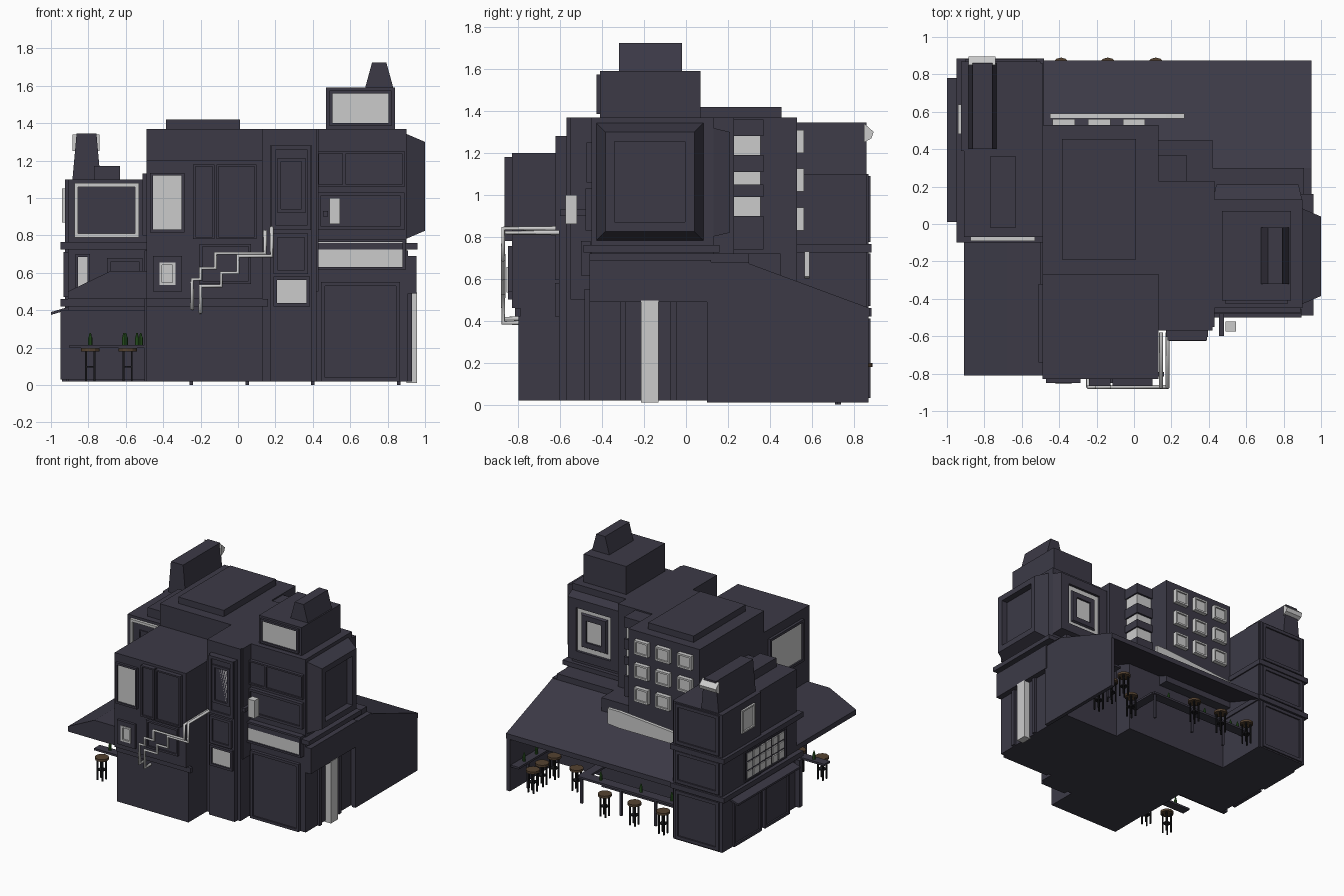
import bpy, bmesh
from mathutils import Vector

if "Cube" in bpy.data.objects:
    bpy.data.objects.remove(bpy.data.objects["Cube"])

def mat(name, c):
    m = bpy.data.materials.new(name)
    m.diffuse_color = (*c, 1)
    m.use_nodes = True
    m.node_tree.nodes["Principled BSDF"].inputs["Base Color"].default_value = m.diffuse_color
    return m

DARK = mat("dark_slate", (0.045, 0.042, 0.062))
PALE = mat("pale_panel", (0.7, 0.7, 0.7))
WOOD = mat("wood", (0.09, 0.055, 0.03))
IRON = mat("iron", (0.01, 0.01, 0.012))
GREEN = mat("green_glass", (0.03, 0.12, 0.02))

def finish(name, bm, *mats):
    bmesh.ops.recalc_face_normals(bm, faces=bm.faces)
    me = bpy.data.meshes.new(name)
    bm.to_mesh(me)
    bm.free()
    for m in mats:
        me.materials.append(m)
    ob = bpy.data.objects.new(name, me)
    bpy.context.collection.objects.link(ob)
    return ob

def box(name, x0, x1, y0, y1, z0, z1, m=DARK, top=0):
    """Box; top > 0 tapers the upper face in x."""
    bm = bmesh.new()
    bmesh.ops.create_cube(bm, size=1)
    for v in bm.verts:
        t = top * (v.co.z > 0) * (1 if v.co.x < 0 else -1)
        v.co = ((x1 if v.co.x > 0 else x0) + t, y1 if v.co.y > 0 else y0, z1 if v.co.z > 0 else z0)
    return finish(name, bm, m)

def prism(name, pts, axis, a, b, m=DARK):
    """Profile extruded along x (points y,z) or y (points x,z)."""
    bm = bmesh.new()
    f = (lambda p, t: (t, *p)) if axis == "x" else (lambda p, t: (p[0], t, p[1]))
    face = bm.faces.new([bm.verts.new(f(p, a)) for p in pts])
    ext = bmesh.ops.extrude_face_region(bm, geom=[face])["geom"]
    bmesh.ops.translate(bm, vec=Vector(f((0, 0), b - a)), verts=[v for v in ext if isinstance(v, bmesh.types.BMVert)])
    return finish(name, bm, m)

def panel(name, side, p, u0, u1, v0, v1, border=0.02, out=0.02, inset=0.012, taper=0, glass=PALE, frame=DARK):
    """Raised frame with a sunk pane on one wall."""
    s = -1 if side[0] == "-" else 1
    def P(u, v, d):
        return (u, p + s * d, v) if side[1] == "y" else (p + s * d, u, v)
    bm = bmesh.new()
    loops = []
    for k, d in ((0, -0.005), (taper, out), (taper + border, out), (taper + border, out - inset)):
        q = [(u0 + k, v0 + k), (u1 - k, v0 + k), (u1 - k, v1 - k), (u0 + k, v1 - k)]
        loops.append([bm.verts.new(P(u, v, d)) for u, v in q])
    for A, B in zip(loops, loops[1:]):
        for i in range(4):
            j = (i + 1) % 4
            bm.faces.new((A[i], A[j], B[j], B[i]))
    bm.faces.new(loops[0])
    bm.faces.new(loops[3]).material_index = 1
    return finish(name, bm, frame, glass)

def pipe(name, pts, r=0.011):
    c = bpy.data.curves.new(name, "CURVE")
    c.dimensions, c.bevel_depth, c.bevel_resolution = "3D", r, 2
    sp = c.splines.new("POLY")
    sp.points.add(len(pts) - 1)
    for q, co in zip(sp.points, pts):
        q.co = (*co, 1)
    c.use_fill_caps = True
    c.materials.append(PALE)
    bpy.context.collection.objects.link(bpy.data.objects.new(name, c))

def cyl(name, x, y, z0, z1, r, m, r2=None, n=10):
    bm = bmesh.new()
    bmesh.ops.create_cone(bm, cap_ends=True, segments=n, radius1=r, radius2=r if r2 is None else r2, depth=z1 - z0)
    bmesh.ops.translate(bm, verts=bm.verts, vec=(x, y, (z0 + z1) / 2))
    return finish(name, bm, m)

def stool(x, y):
    cyl("stool_seat", x, y, 0.18, 0.198, 0.05, WOOD, n=12)
    box("stool_ring", x - .026, x + .026, y - .026, y + .026, 0.095, 0.103, IRON)
    for dx in (-.022, .022):
        for dy in (-.022, .022):
            box("stool_leg", x+dx-.005, x+dx+.005, y+dy-.005, y+dy+.005, 0.02, 0.18, IRON)

def bottle(x, y):
    cyl("bottle", x, y, 0.213, 0.255, 0.011, GREEN, n=8)
    cyl("bottle_neck", x, y, 0.255, 0.278, 0.009, GREEN, 0.004, n=8)

# centre building
box("centre_lower", -.5, .42, -.5, .45, .02, .72)
box("centre_upper", -.49, .13, -.27, .53, .5, 1.37)
box("roof_slab", -.385, .01, -.19, .455, 1.37, 1.42)
box("link_roof", .13, .43, -.55, .23, .5, 1.37)
box("front_lower", -.49, .13, -.80, -.2, .02, .46)
box("front_upper", -.49, .13, -.83, -.2, .46, 1.20)
box("front_sill", -.49, .16, -.815, -.79, .42, .46)
panel("front_tall_window", "-y", -.83, -.47, -.285, .815, 1.135, .016)
panel("front_small_window", "-y", -.83, -.455, -.3, .5, .69, .035)
panel("front_small_pane", "-y", -.835, -.42, -.335, .535, .655, .014, glass=PALE, frame=PALE)
for a, b in ((-.24, -.125), (-.115, .1)):
    panel("front_shutter", "-y", -.83, a, b, .78, 1.18, .012, .035, glass=DARK)
panel("front_low_panel", "-y", -.83, -.205, .07, .54, .755, .015, .02, glass=DARK)
panel("left_face_window", "-x", -.49, -.74, -.32, .8, 1.13, .02)

# grid of windows on the back wall
for x in (-.375, -.185, 0.0):
    for z in (.885, 1.07, 1.255):
        panel("back_window", "+y", .53, x - .06, x + .06, z - .055, z + .055, .014, .032, frame=PALE)
prism("back_strip", [(-.45, .6), (.17, .6), (.27, .61), (.27, .73), (.17, .73), (-.45, .68)], "y", .565, .59, PALE)

# corner stair bay
box("bay_glass", .13, .268, .22, .355, .78, 1.34, PALE)
for a, b in ((.74, .9), (.99, 1.05), (1.11, 1.19), (1.28, 1.36)):
    box("bay_band", .12, .28, .2, .37, a, b)

# pilaster column
box("column_back", .13, .42, -.57, -.4, .02, 1.37)
box("column", .17, .395, -.605, -.5, .02, 1.28)
panel("column_upper_frame", "-y", -.60, .18, .39, .83, 1.28, .022, .022, glass=DARK)
panel("column_tall_window", "-y", -.6, .21, .36, .92, 1.215, .02, .022)
panel("column_mid_panel", "-y", -.605, .19, .375, .595, .81, .02, .02, glass=DARK)
panel("column_low_window", "-y", -.605, .19, .385, .42, .58, .018, .02)

# right tower
box("tower_lower", .42, .91, -.46, .3, .02, .72)
box("tower_upper", .42, .90, -.45, .13, .72, 1.37)
box("tower_ledge", .4, .96, -.49, .16, .725, .76)
box("tower_right_awning", .9, .955, -.46, .12, .49, .69)
panel("garage_door", "-y", -.46, .445, .865, .02, .55, .02, .025, glass=DARK)
panel("front_band", "-y", -.46, .415, .895, .615, .78, .015, .04)
panel("front_panel_low", "-y", -.45, .42, .89, .83, 1.03, .02, .03, glass=DARK)
panel("front_panel_left", "-y", -.45, .42, .57, 1.06, 1.25, .012, .025, glass=DARK)
panel("front_panel_right", "-y", -.45, .565, .89, 1.06, 1.25, .012, .025, glass=DARK)
panel("right_bay", "+x", .9, -.43, .085, .78, 1.345, .045, .1, .05, .045, glass=DARK)
panel("back_bay", "+y", .13, .42, .9, .8, 1.32, .07, .08, .02, .02, glass=PALE)
panel("back_bay_pane", "+y", .185, .54, .78, .92, 1.2, .04, .02, .03, .015, glass=DARK)
box("sign_bracket", .455, .48, -.6, -.46, .9, .93)
box("hanging_box", .488, .545, -.575, -.52, .86, 1.0, PALE)
box("side_pillar", .9, .958, -.215, -.13, .01, .495, PALE)
for y in (-.3, -.06):
    box("side_pilaster", .9, .93, y - .015, y + .015, .02, .49)
box("turret", .47, .84, -.41, .07, 1.37, 1.59)
panel("turret_window", "-y", -.41, .49, .82, 1.385, 1.575, .016, .018)
box("turret_cap", .68, .83, -.32, -.02, 1.59, 1.725, top=.037)

# rear lean-to: sloped roof, side wall, back wall
prism("rear_roof", [(.28, .64), (.28, .68), (.875, .46), (.875, .42)], "x", -.5, .95)
prism("rear_side_wall", [(.1, .01), (.1, .61), (.28, .67), (.87, .45), (.87, .01)], "x", .92, .95)
box("tower_rear", .4, .95, .1, .3, .02, .68)
box("rear_counter", -.55, .42, .66, .74, .197, .213)
box("rear_counter_return", .36, .43, .44, .72, .197, .213)
box("rear_counter_side", .85, .92, .4, .86, .197, .213)
for x, y in ((-.25, .73), (.05, .73), (.4, .72), (.86, .73)):
    box("counter_post", x - .009, x + .009, y - .009, y + .009, 0, .2)
for x, y in ((-.39, .84), (-.14, .84), (.117, .84), (.53, .6), (.78, .52), (.78, .67), (.77, .8)):
    stool(x, y)
for x, y in ((-.42, .7), (-.36, .69), (-.1, .7), (.25, .7), (.88, .6), (.88, .75)):
    bottle(x, y)

# left building
box("left_body", -.91, -.49, -.07, .86, .02, 1.1)
box("left_rear_body", -.925, -.5, .39, .87, .02, 1.1)
for a, b in ((.42, .46), (.725, .765)):
    box("left_ledge", -.95, -.48, -.1, .885, a, b)
for a, b in ((.03, .41), (.47, .72), (.775, 1.09)):
    panel("rear_stack_window", "+y", .865, -.9, -.52, a, b, .025, .016)
panel("left_front_window", "-y", -.07, -.875, -.53, .79, 1.08, .02, .022, .015, glass=DARK, frame=PALE)
panel("left_front_pane", "-y", -.07, -.8, -.6, .85, 1.01, .01, .015, .005, glass=DARK)
panel("left_mid_window", "-y", -.07, -.87, -.79, .5, .7, .015, .02)
panel("left_mid_panel", "-y", -.07, -.7, -.51, .5, .68, .02, .02, glass=DARK)
panel("left_high_window", "-x", -.92, .48, .64, .87, 1.05, .012, .02, frame=PALE)
panel("lattice_frame", "-x", -.91, .08, .6, .47, .71, .012, .022, glass=DARK)
for i in range(6):
    for j in range(3):
        y, z = .105 + i * .08, .487 + j * .07
        box("lattice_pane", -.93, -.92, y, y + .062, z, z + .055, PALE)
prism("left_canopy", [(-1.0, .375), (-.9, .405), (-.9, .42), (-1.0, .39)], "y", .01, .78)
for a, b in ((.05, .36), (.4, .74)):
    panel("left_door", "-x", -.92, a, b, .02, .36, .02, .02, glass=DARK)
box("left_roof_box", -.77, -.63, -.02, .36, 1.1, 1.17)
box("left_roof_vent", -.885, -.735, .4, .86, 1.1, 1.345, top=.022)
prism("vent_spout", [(.85, 1.25), (.885, 1.27), (.895, 1.3), (.85, 1.34)], "x", -.885, -.74, PALE)

# front-left patio: roof, counter, stools
prism("patio_roof", [(-.91, .46), (-.91, .5), (-.68, .61), (-.48, .61), (-.48, .46)], "y", -.81, -.05)
box("patio_counter", -.9, -.49, -.5, -.43, .197, .213)
box("patio_back_wall", -.95, -.49, -.09, -.05, .03, .4)
for x in (-.79, -.59):
    stool(x, -.56)
for x in (-.79, -.61, -.6, -.54, -.52):
    bottle(x, -.46)

# stepped wall pipes
W = -.872
for name, steps, xz in (
        ("outer_pipe", (.18, .84), [(.18, .69), (.0, .69), (.0, .60), (-.09, .60), (-.09, .53), (-.2, .53), (-.2, .39)]),
        ("inner_pipe", (.145, .82), [(.145, .705), (-.12, .705), (-.12, .625), (-.2, .625), (-.2, .565), (-.245, .565), (-.245, .41)])):
    pts = [(steps[0], -.58, steps[1]), (steps[0], W, steps[1])] + [(x, W, z) for x, z in xz]
    pipe(name, pts + [(xz[-1][0], -.79, xz[-1][1])])
